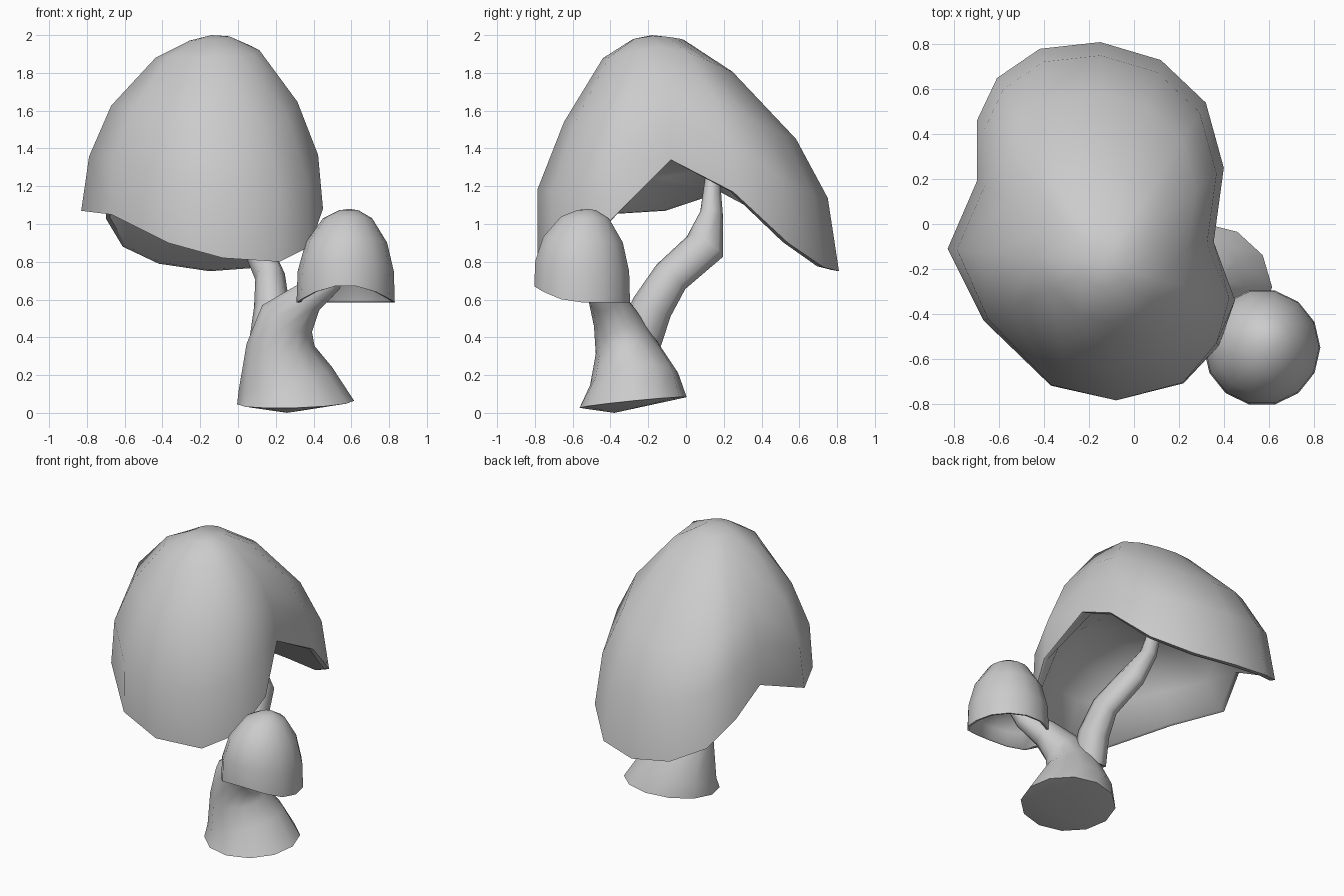
import bpy, bmesh, math
from mathutils import Vector

if "Cube" in bpy.data.objects:
    bpy.data.objects.remove(bpy.data.objects["Cube"])


def finish(name, rings, start=None, end=None):
    """Skin a list of equal point rings, closing each end with a fan to a point."""
    bm = bmesh.new()
    loops = [[bm.verts.new(p) for p in r] for r in rings]
    n = len(loops[0])
    for a, b in zip(loops, loops[1:]):
        for i in range(n):
            j = (i + 1) % n
            bm.faces.new((a[i], a[j], b[j], b[i]))
    for loop, tip in ((loops[0], start), (loops[-1], end)):
        if tip is not None:
            v = bm.verts.new(tip)
            for i in range(n):
                bm.faces.new((loop[i], loop[(i + 1) % n], v))
    bmesh.ops.recalc_face_normals(bm, faces=bm.faces)
    me = bpy.data.meshes.new(name)
    bm.to_mesh(me)
    bm.free()
    ob = bpy.data.objects.new(name, me)
    bpy.context.collection.objects.link(ob)
    bpy.context.view_layer.objects.active = ob
    ob.select_set(True)
    bpy.ops.object.shade_smooth_by_angle(angle=math.radians(60))
    ob.select_set(False)
    return ob


def cap(name, rim, apex, rows, hollow, ceiling, front=0.0, back=0.0, tilt=0.0):
    """Thick dome: a wavy rim drawn up to the apex, with a shallow hollow below."""
    ax, ay, az = apex

    def dome_row(s, h, top, shape=1):
        ring = []
        for x, y, z in rim:
            k = s + max(0, ay - y) / 0.6 * front * shape * (0 < h < 0.5)
            g = h - max(0, y - ay) * back * shape * (0.4 < h < 0.95)
            ring.append((ax + (x - ax) * k, ay + (y - ay) * k,
                         z + (top - z) * g + shape * tilt * (x - ax) * k * h ** 4))
        return ring

    inner = [dome_row(s, h, ceiling, 0) for s, h in reversed(hollow)]
    outer = [dome_row(s, h, az) for s, h in rows]
    return finish(name, inner + outer, (ax, ay, ceiling), apex)


def stalk(name, path, sides, first_normal=None, foot=None):
    """Tube through (x, y, z, rx, ry) stations, rings square to the path."""
    pts = [Vector(p[:3]) for p in path]
    rings = []
    for i, p in enumerate(path):
        t = pts[min(i + 1, len(pts) - 1)] - pts[max(i - 1, 0)]
        if i == 0 and first_normal:
            t = Vector(first_normal)
        q = Vector((0, 0, 1)).rotation_difference(t)
        angles = [math.tau * k / sides for k in range(sides)]
        rings.append([pts[i] + q @ Vector((p[3] * math.cos(a), p[4] * math.sin(a), 0))
                      for a in angles])
    return finish(name, rings, foot or pts[0], pts[-1])


# Large drooping cap: low at front and back, arched at both sides
big_rim = [(-.15, .81, .75), (.12, .73, .77), (.32, .54, .90), (.40, .25, 1.17),
           (.355, -.08, 1.34), (.45, -.34, 1.08), (.38, -.54, .88), (.22, -.71, .80),
           (-.08, -.785, .82), (-.37, -.72, .90), (-.67, -.43, 1.05), (-.83, -.11, 1.07),
           (-.70, .19, 1.17), (-.70, .46, 1.03), (-.61, .65, .88), (-.42, .78, .79)]
cap("large_cap", big_rim, (-.14, -.18, 2.0),
    [(1, 0), (.94, .31), (.77, .61), (.43, .895), (.17, .98)],
    [(.96, .01), (.80, .50), (.55, .80), (.25, .96)], 1.42,
    front=.06, back=.05, tilt=.10)

# Small cap: raised at the front
small_rim = []
for k in range(14):
    a = math.tau * k / 14
    z = .585 + .09 * max(0, -math.sin(a)) ** 2
    small_rim.append((.57 + .26 * math.cos(a), -.55 + .26 * math.sin(a), z))
cap("small_cap", small_rim, (.59, -.52, 1.08),
    [(1, 0), (.98, .33), (.83, .64), (.50, .90), (.2, .985)],
    [(.94, .01), (.80, .5), (.5, .85)], .79)

# Flared trunk that bends over to carry the small cap
stalk("trunk", [(.305, -.28, .055, .31, .285), (.25, -.275, .18, .255, .235),
                (.225, -.325, .36, .18, .16), (.26, -.375, .50, .15, .12),
                (.37, -.43, .61, .09, .09), (.49, -.49, .69, .06, .06),
                (.57, -.54, .85, .05, .05)],
      12, (-.03, -.10, 1), (.26, -.38, .0))

# Side branch leaning back and up into the large cap
stalk("side_branch", [(.16, -.25, .38, .10, .12), (.18, -.18, .56, .095, .11),
                      (.17, -.08, .72, .08, .10), (.10, .10, .88, .075, .11),
                      (.0, .135, 1.06, .055, .06), (-.05, .14, 1.24, .045, .04),
                      (-.08, .13, 1.42, .04, .035)], 8)
